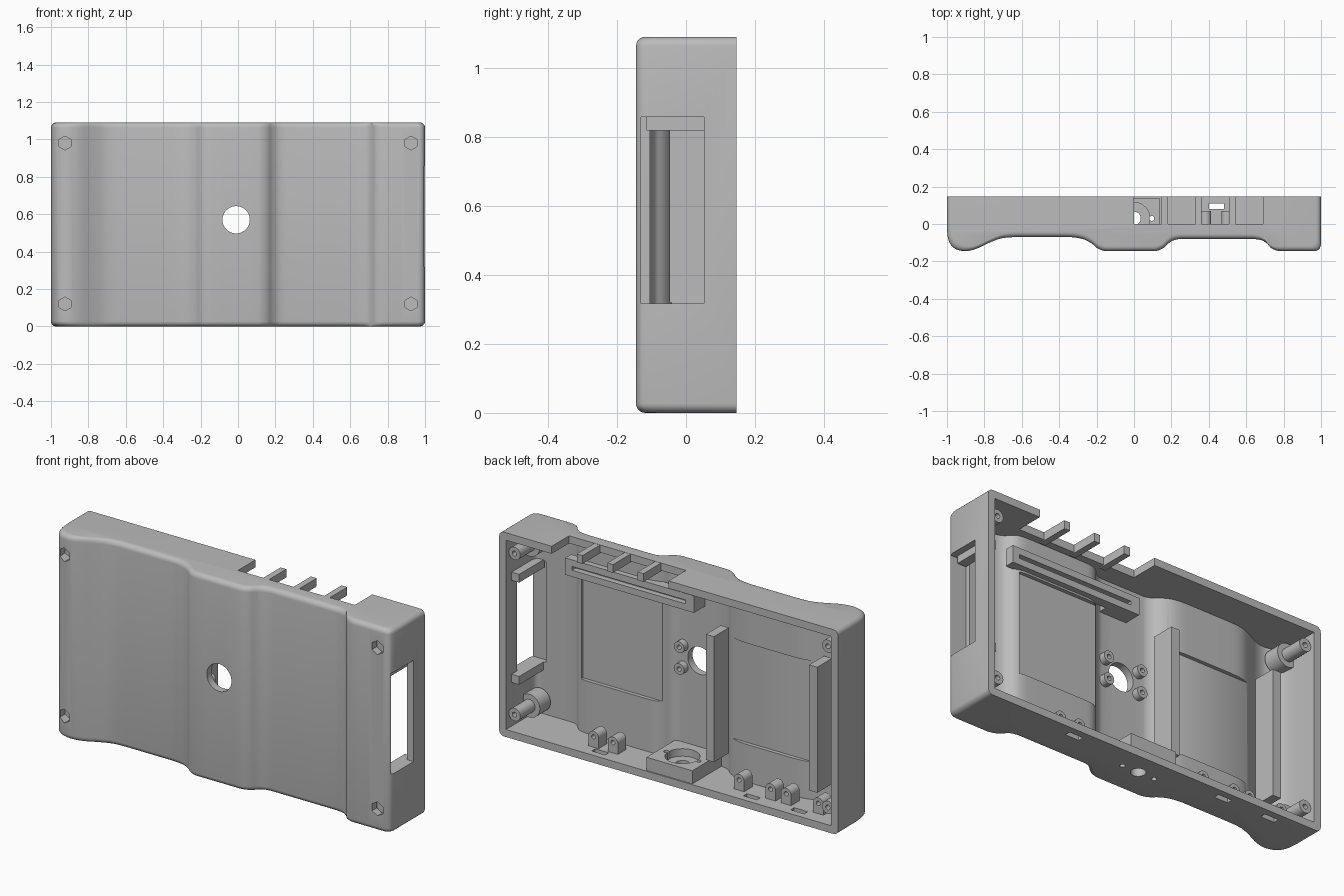
import bpy, bmesh, math
from mathutils import Vector, Matrix

if "Cube" in bpy.data.objects:
    bpy.data.objects.remove(bpy.data.objects["Cube"])

grey = bpy.data.materials.new("plain grey plastic")
grey.diffuse_color = (0.5, 0.5, 0.5, 1)
grey.use_nodes = True
grey.node_tree.nodes["Principled BSDF"].inputs["Base Color"].default_value = grey.diffuse_color
H = 1.09
BACK = 0.147


def make(name, bm):
    bmesh.ops.recalc_face_normals(bm, faces=bm.faces[:])
    me = bpy.data.meshes.new(name)
    bm.to_mesh(me)
    bm.free()
    me.materials.append(grey)
    ob = bpy.data.objects.new(name, me)
    bpy.context.collection.objects.link(ob)
    return ob


def box(name, x0, x1, y0, y1, z0, z1):
    bm = bmesh.new()
    bmesh.ops.create_cube(bm, size=1)
    for v in bm.verts:
        v.co = Vector(((x0 + x1) / 2 + v.co.x * (x1 - x0),
                       (y0 + y1) / 2 + v.co.y * (y1 - y0),
                       (z0 + z1) / 2 + v.co.z * (z1 - z0)))
    return make(name, bm)


def rod(name, a, b, r, n=32):
    """Cylinder from a to b; along y or z."""
    a, b = Vector(a), Vector(b)
    rot = Matrix.Rotation(math.pi / 2, 4, 'X') if abs(a.y - b.y) > 1e-6 else Matrix()
    bm = bmesh.new()
    bmesh.ops.create_cone(bm, cap_ends=True, segments=n, radius1=r, radius2=r,
                          depth=(b - a).length,
                          matrix=Matrix.Translation((a + b) / 2) @ rot)
    return make(name, bm)


def loft(name, rings):
    bm = bmesh.new()
    vs = [[bm.verts.new(p) for p in ring] for ring in rings]
    n = len(vs[0])
    for lo, hi in zip(vs, vs[1:]):
        for i in range(n):
            j = (i + 1) % n
            bm.faces.new((lo[i], lo[j], hi[j], hi[i]))
    bm.faces.new(vs[0])
    bm.faces.new(vs[-1])
    return make(name, bm)


def cut(ob, *cutters):
    for c in cutters:
        m = ob.modifiers.new("cut", 'BOOLEAN')
        m.operation, m.solver, m.object = 'DIFFERENCE', 'EXACT', c
        bpy.context.view_layer.objects.active = ob
        bpy.ops.object.modifier_apply(modifier=m.name)
        bpy.data.objects.remove(c, do_unlink=True)


def smooth(ob):
    bpy.ops.object.select_all(action='DESELECT')
    ob.select_set(True)
    bpy.context.view_layer.objects.active = ob
    bpy.ops.object.shade_smooth_by_angle(angle=math.radians(30))


# Wavy front outline seen from above, smoothed with a spline
ctrl = [(-1, -.03), (-.992, -.085), (-.965, -.127), (-.91, -.145), (-.85, -.135),
        (-.78, -.103), (-.71, -.077), (-.62, -.07), (-.35, -.07), (-.275, -.08),
        (-.225, -.105), (-.195, -.13), (-.15, -.145), (.11, -.145), (.155, -.13),
        (.185, -.103), (.215, -.086), (.26, -.08), (.63, -.08), (.685, -.088),
        (.712, -.105), (.735, -.13), (.78, -.145), (.965, -.145), (.99, -.135), (1, -.11)]


def spline(pts, n=4):
    out = []
    for i in range(len(pts) - 1):
        p1, p2 = Vector(pts[i]), Vector(pts[i + 1])
        p0, p3 = Vector(pts[max(i - 1, 0)]), Vector(pts[min(i + 2, len(pts) - 1)])
        d = (p2 - p1).length
        t1 = (p2 - p0).normalized() * d
        t2 = (p3 - p1).normalized() * d
        if d > .15:                       # long flat runs stay straight
            t1 = t2 = p2 - p1
        for k in range(n):
            t = k / n
            out.append(p1 * (2*t**3 - 3*t*t + 1) + t1 * (t**3 - 2*t*t + t)
                       + p2 * (3*t*t - 2*t**3) + t2 * (t**3 - t*t))
    return out + [Vector(pts[-1])]


front = spline(ctrl)


def ring(z, inset, back):
    pts = [(p.x * (1 - inset), p.y + inset, z) for p in front]
    return pts + [(1 - inset, back, z), (-1 + inset, back, z)]


# Shell: outer body with rounded rims, hollowed from the back
R = .027
arc = [math.pi / 2 * i / 5 for i in range(6)]
shell = loft("case_shell",
             [ring(R - R * math.sin(a), R - R * math.cos(a), BACK) for a in reversed(arc)]
             + [ring(H - R + R * math.sin(a), R - R * math.cos(a), BACK) for a in arc])
cut(shell, loft("cavity", [ring(.04, .04, .3), ring(H - .04, .04, .3)]))

# Openings: side window, top notch, centre hole, shallow inner pockets
cut(shell,
    box("c", .9, 1.1, -.13, .052, .317, .857),
    box("c", .0, .69, .0, .3, H - .06, H + .1),
    rod("c", (-.01, -.3, .57), (-.01, .0, .57), .073, 40),
    box("c", .18, .65, -.06, .02, .32, .86),
    box("c", -.74, -.24, -.05, .02, .24, .78))

# Bottom slots
slots = (.44, -.455, -.735)
for x in slots:
    cut(shell, box("c", x - .04, x + .04, .08, .11, -.1, .1))

# Screw posts with collars and hexagonal nut recesses
for sx in (-1, 1):
    for z in (.12, .98):
        x = sx * .925
        cut(shell, rod("c", (x, -.3, z), (x, -.09, z), .037, 6))
        post = rod("screw_post", (x, -.09, z), (x, .125, z), .034)
        cut(post, rod("c", (x, .0, z), (x, .3, z), .013, 20))
        smooth(post)
        collar = rod("post_collar", (x, -.09, z), (x, .0, z), .062)
        smooth(collar)

# Bottom plinth with counterbore, through hole and two screw holes
plinth = box("bottom_plinth", -.135, .135, -.11, .14, .02, .11)
cut(plinth, rod("c", (0, .03, .07), (0, .03, .3), .085, 40))
for x, r in ((0, .036), (-.095, .013), (.095, .013)):
    for part in (shell, plinth):
        cut(part, rod("c", (x, .03, -.2), (x, .03, .3), r, 28))
smooth(plinth)
smooth(shell)

# Fingers across the top notch
for x in (.165, .345, .525):
    box("top_finger", x - .017, x + .017, -.03, .147, H - .045, H - .001)

# Grooved rail below the notch
rail = box("grooved_rail", -.04, .72, -.115, -.01, .87, .96)
# keep the rail from poking through the thin front wall
cut(rail, box("c", .12, .8, -.3, -.06, .8, 1.0),
    box("c", .01, .68, -.04, .1, .905, .925))

# Upright divider plates
for x in (-.19, -.80):
    box("divider_plate", x - .024, x + .024, -.055, .07, .15, .82)

# Bars above and below the side window
for z in (.295, .84):
    box("window_bar", .915, .965, -.115, .1, z - .022, z + .022)

# Small round-topped lugs beside the slots
for x, gap in zip(slots, (.057, .093, .095)):
    for s in (-1, 1):
        cx = x + s * gap
        w = .03
        pts = [(-w, .03), (w, .03)] + [(w * math.cos(math.pi * i / 12), .095 + w * math.sin(math.pi * i / 12))
                                       for i in range(13)]
        lug = loft("lug", [[(cx + px, y, pz) for px, pz in pts] for y in (.0, .07)])
        cut(lug, rod("c", (cx, -.1, .095), (cx, .2, .095), .012, 16))
        smooth(lug)

# Four bosses around the centre hole
for sx in (-1, 1):
    for sz in (-1, 1):
        x, z = -.01 + sx * .1, .57 + sz * .058
        boss = rod("small_boss", (x, -.115, z), (x, -.07, z), .03, 24)
        cut(boss, rod("c", (x, -.1, z), (x, .1, z), .012, 16))
        smooth(boss)
